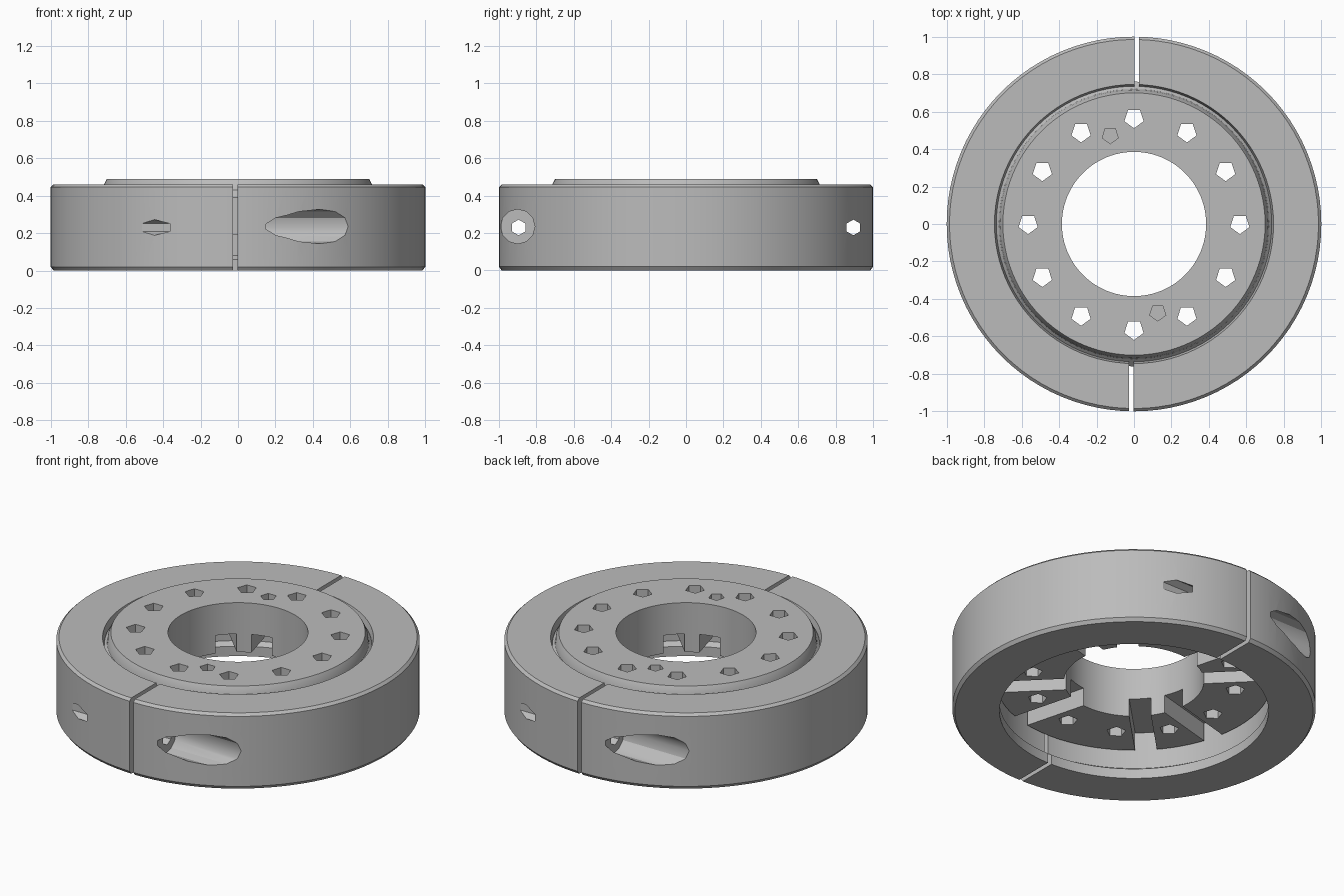
import bpy
import bmesh
from math import cos, sin, pi, radians
from mathutils import Matrix, Vector

cube = bpy.data.objects.get("Cube")
if cube:
    bpy.data.objects.remove(cube)

metal = bpy.data.materials.new("plain grey metal")
metal.use_nodes = True
GREY = (0.5, 0.5, 0.5, 1)
metal.diffuse_color = GREY
metal.node_tree.nodes["Principled BSDF"].inputs["Base Color"].default_value = GREY


def make_object(name, bm):
    bmesh.ops.recalc_face_normals(bm, faces=bm.faces)
    mesh = bpy.data.meshes.new(name)
    bm.to_mesh(mesh)
    bm.free()
    obj = bpy.data.objects.new(name, mesh)
    bpy.context.collection.objects.link(obj)
    mesh.materials.append(metal)
    return obj


def lathe(name, profile, steps=96):
    """Spin a closed (radius, height) profile around z."""
    bm = bmesh.new()
    rings = [[bm.verts.new((r * cos(2 * pi * i / steps), r * sin(2 * pi * i / steps), z))
              for r, z in profile] for i in range(steps)]
    n = len(profile)
    for i in range(steps):
        a, b = rings[i], rings[(i + 1) % steps]
        for j in range(n):
            k = (j + 1) % n
            bm.faces.new((a[j], b[j], b[k], a[k]))
    return make_object(name, bm)


def rod(start, end, radius, sides):
    """Cylinder cutter between two points."""
    start, end = Vector(start), Vector(end)
    axis = end - start
    turn = axis.to_track_quat("Z", "Y").to_matrix().to_4x4()
    bm = bmesh.new()
    bmesh.ops.create_cone(bm, cap_ends=True, segments=sides, radius1=radius, radius2=radius,
                          depth=axis.length,
                          matrix=Matrix.Translation((start + end) / 2) @ turn)
    return make_object("cutter", bm)


def block(center, size, angle=0):
    """Box cutter, turned about the z axis of the model."""
    bm = bmesh.new()
    bmesh.ops.create_cube(bm, size=1, matrix=Matrix.Rotation(angle, 4, "Z")
                          @ Matrix.Translation(center) @ Matrix.Diagonal((*size, 1)))
    return make_object("cutter", bm)


def carve(target, cutters):
    """Subtract every cutter, keep the result, and drop the cutters."""
    for cutter in cutters:
        cutter.hide_render = True
        mod = target.modifiers.new("cut", "BOOLEAN")
        mod.operation = "DIFFERENCE"
        mod.solver = "EXACT"
        mod.object = cutter
    bpy.context.view_layer.update()
    graph = bpy.context.evaluated_depsgraph_get()
    mesh = bpy.data.meshes.new_from_object(target.evaluated_get(graph))
    target.modifiers.clear()
    target.data = mesh
    for cutter in cutters:
        bpy.data.objects.remove(cutter)
    bpy.ops.object.select_all(action="DESELECT")
    target.select_set(True)
    bpy.context.view_layer.objects.active = target
    bpy.ops.object.shade_smooth_by_angle(angle=radians(30))


# Split clamp ring with an inner retaining groove
collar = lathe("clamp_collar", [
    (0.74, 0), (0.985, 0), (1, 0.02), (1, 0.445), (0.985, 0.46),
    (0.745, 0.46), (0.735, 0.42), (0.77, 0.40), (0.77, 0.08), (0.74, 0.06)])
cuts = []
for side in (-1, 1):
    # Gap between the halves, bolt hole, and counterbore for the bolt head
    cuts.append(block((side * 0.015, side * 0.85, 0.23), (0.025, 0.4, 1)))
    cuts.append(rod((-1.2, side * 0.895, 0.23), (1.2, side * 0.895, 0.23), 0.042, 6))
    cuts.append(rod((-side * 0.15, side * 0.9, 0.235), (-side * 1.2, side * 0.9, 0.235), 0.092, 12))
carve(collar, cuts)

# Hub plate held in the groove
hub = lathe("hub_plate", [
    (0.385, 0.19), (0.76, 0.19), (0.76, 0.39), (0.72, 0.43),
    (0.715, 0.46), (0.70, 0.49), (0.385, 0.49)])
cuts = []
for i in range(12):
    # Ring of through holes
    a = radians(30 * i)
    x, y = 0.565 * cos(a), 0.565 * sin(a)
    cuts.append(rod((x, y, 0), (x, y, 1), 0.054, 5))
for quarter in range(4):
    # Radial slots in the underside
    for offset in (15, 45):
        cuts.append(block((0.6, 0, 0.2), (0.7, 0.12, 0.2), radians(90 * quarter + offset)))
for degrees in (105, 285):
    # Small blind pin holes
    a = radians(degrees)
    x, y = 0.49 * cos(a), 0.49 * sin(a)
    cuts.append(rod((x, y, 0.37), (x, y, 0.6), 0.045, 5))
carve(hub, cuts)
